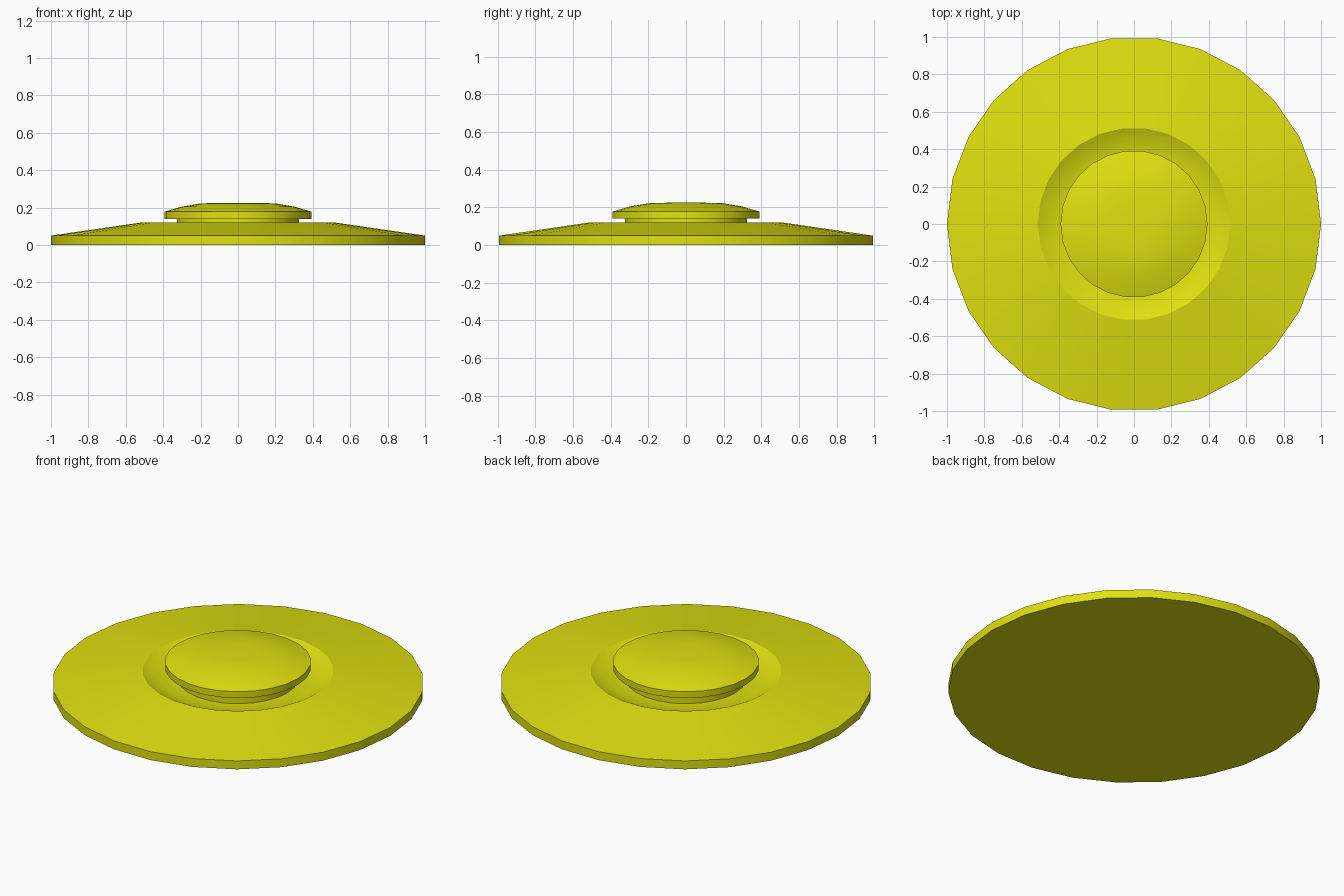
import bpy, bmesh, math

if "Cube" in bpy.data.objects:
    bpy.data.objects.remove(bpy.data.objects["Cube"])

SIDES = 26

yellow = bpy.data.materials.new("yellow")
yellow.diffuse_color = (0.75, 0.75, 0.005, 1)
yellow.use_nodes = True
yellow.node_tree.nodes["Principled BSDF"].inputs["Base Color"].default_value = yellow.diffuse_color


def lathe(name, profile):
    """Revolve (radius, height) points around z; both ends are capped."""
    bm = bmesh.new()
    rings = []
    for r, z in profile:
        rings.append([bm.verts.new((r * math.cos(2 * math.pi * i / SIDES),
                                    r * math.sin(2 * math.pi * i / SIDES), z))
                      for i in range(SIDES)])
    for a, b in zip(rings, rings[1:]):
        for i in range(SIDES):
            j = (i + 1) % SIDES
            bm.faces.new((a[i], a[j], b[j], b[i]))
    bm.faces.new(rings[0][::-1])
    bm.faces.new(rings[-1])
    bmesh.ops.recalc_face_normals(bm, faces=bm.faces)
    mesh = bpy.data.meshes.new(name)
    bm.to_mesh(mesh)
    bm.free()
    mesh.materials.append(yellow)
    obj = bpy.data.objects.new(name, mesh)
    bpy.context.collection.objects.link(obj)
    bpy.ops.object.select_all(action='DESELECT')
    obj.select_set(True)
    bpy.context.view_layer.objects.active = obj
    bpy.ops.object.shade_smooth_by_angle(angle=math.radians(30))
    return obj


# wide sloped disc with a dished recess in the middle
lathe("base_disc", [(1.0, 0), (1.0, 0.05), (0.515, 0.12),
                    (0.42, 0.075), (0.32, 0.075)])

# domed cap on a narrower neck, standing in the recess
lathe("button_cap", [(0.325, 0.075), (0.325, 0.14), (0.393, 0.14), (0.393, 0.178),
                     (0.3, 0.205), (0.2, 0.222), (0.1, 0.225)])
